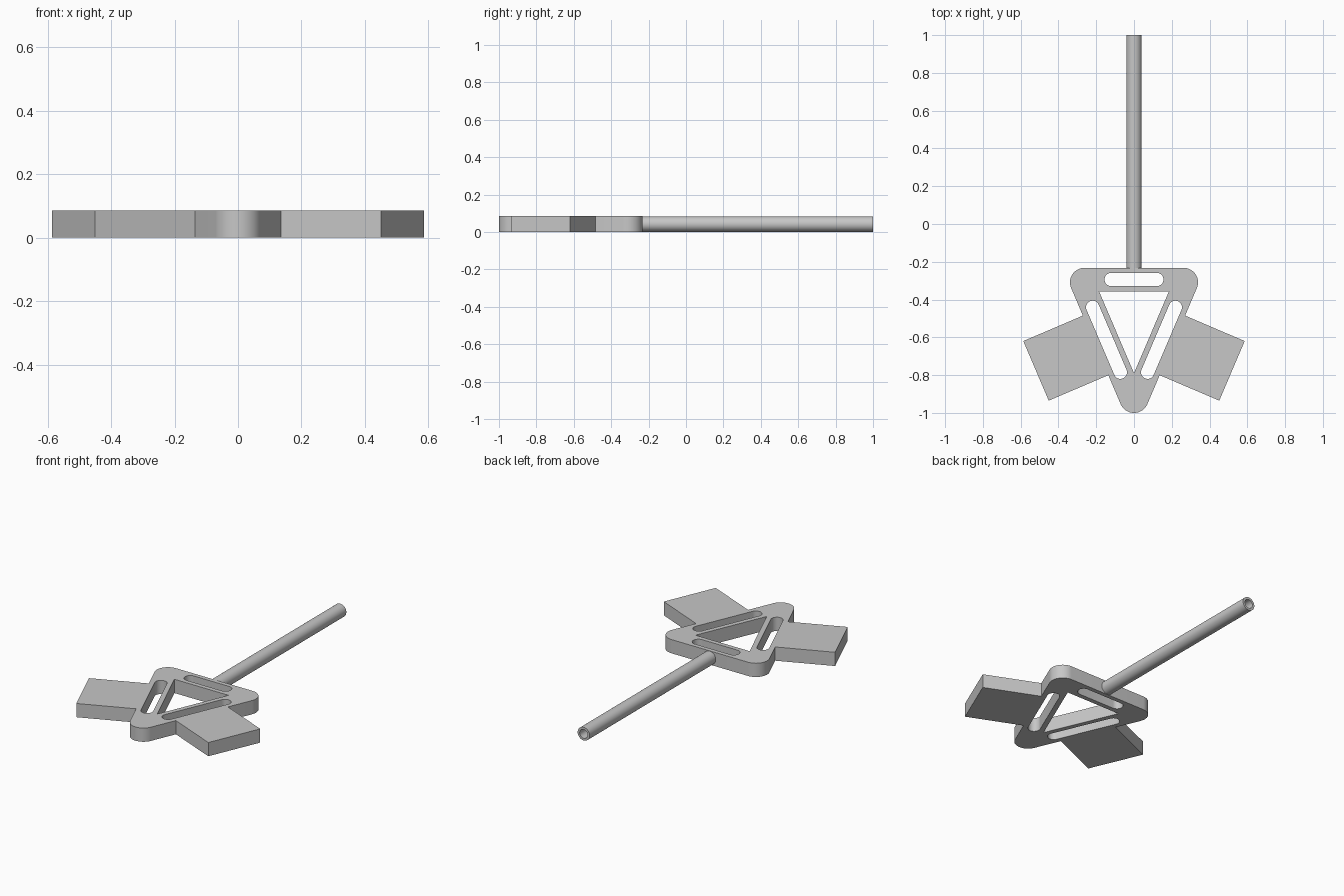
import bpy, bmesh, math
from mathutils import Vector

cube = bpy.data.objects.get("Cube")
if cube:
    bpy.data.objects.remove(cube, do_unlink=True)

THICK = 0.085

grey = bpy.data.materials.new("plain grey")
grey.use_nodes = True
GREY = (0.57, 0.57, 0.57, 1)
grey.diffuse_color = GREY
grey.node_tree.nodes["Principled BSDF"].inputs["Base Color"].default_value = GREY


def finish(bm, name, angle=30):
    bmesh.ops.recalc_face_normals(bm, faces=bm.faces[:])
    mesh = bpy.data.meshes.new(name)
    bm.to_mesh(mesh)
    bm.free()
    mesh.materials.append(grey)
    obj = bpy.data.objects.new(name, mesh)
    bpy.context.collection.objects.link(obj)
    bpy.ops.object.select_all(action='DESELECT')
    obj.select_set(True)
    bpy.context.view_layer.objects.active = obj
    bpy.ops.object.shade_smooth_by_angle(angle=math.radians(angle))


def arc(centre, radius, start, end, steps=16):
    """Points along an arc, angles in radians."""
    return [Vector(centre) + radius * Vector((math.cos(a), math.sin(a)))
            for a in (start + (end - start) * i / steps for i in range(steps + 1))]


def slot(p, q, radius):
    """Outline of a round-ended slot between two centres."""
    d = Vector(q) - Vector(p)
    a = math.atan2(d.y, d.x)
    h = math.pi / 2
    return arc(q, radius, a - h, a + h) + arc(p, radius, a + h, a + 3 * h)


def mirrored(points):
    return [Vector((-p[0], p[1])) for p in reversed(points)]


# Frame outline: rounded triangle with a square wing on each slanted side
TOP, TIP, R = (0.262, -0.309), (0, -0.923), 0.077
side = (Vector(TOP) - Vector(TIP)).normalized()
out = Vector((side.y, -side.x))
tilt = math.atan2(out.y, out.x)
wing_low = Vector(TIP) + out * R + side * 0.166
WING = 0.343
wing = [wing_low, wing_low + out * WING, wing_low + (out + side) * WING,
        wing_low + side * WING]
right_half = arc(TIP, R, -math.pi / 2, tilt)[1:] + wing + arc(TOP, R, tilt, math.pi / 2)
outline = [Vector((0, TIP[1] - R))] + right_half + mirrored(right_half)

# Openings: three slots and a central triangle
side_slot = slot((0.072, -0.785), (0.219, -0.441), 0.035)
openings = [
    slot((-0.121, -0.294), (0.121, -0.294), 0.035),
    side_slot,
    mirrored(side_slot),
    [(-0.185, -0.357), (0.185, -0.357), (0, -0.789)],
]

bm = bmesh.new()
for loop in [outline] + openings:
    verts = [bm.verts.new((p[0], p[1], 0)) for p in loop]
    for a, b in zip(verts, verts[1:] + verts[:1]):
        bm.edges.new((a, b))
bmesh.ops.triangle_fill(bm, use_beauty=True, use_dissolve=False, edges=bm.edges[:])
raised = bmesh.ops.extrude_face_region(bm, geom=bm.faces[:], use_keep_orig=True)
bmesh.ops.translate(bm, vec=(0, 0, THICK),
                    verts=[g for g in raised["geom"] if isinstance(g, bmesh.types.BMVert)])
finish(bm, "winged_frame")

# Hollow tube running back from the frame
bm = bmesh.new()
SIDES, OUTER, INNER = 48, 0.041, 0.027
rings = []
for radius, y in ((OUTER, -0.24), (OUTER, 1), (INNER, 1), (INNER, -0.24)):
    rings.append([bm.verts.new((p.x, y, p.y + THICK / 2))
                  for p in arc((0, 0), radius, 0, math.tau, SIDES)[:-1]])
for a, b in zip(rings, rings[1:] + rings[:1]):
    for i in range(SIDES):
        j = (i + 1) % SIDES
        bm.faces.new((a[i], a[j], b[j], b[i]))
finish(bm, "hollow_tube")
